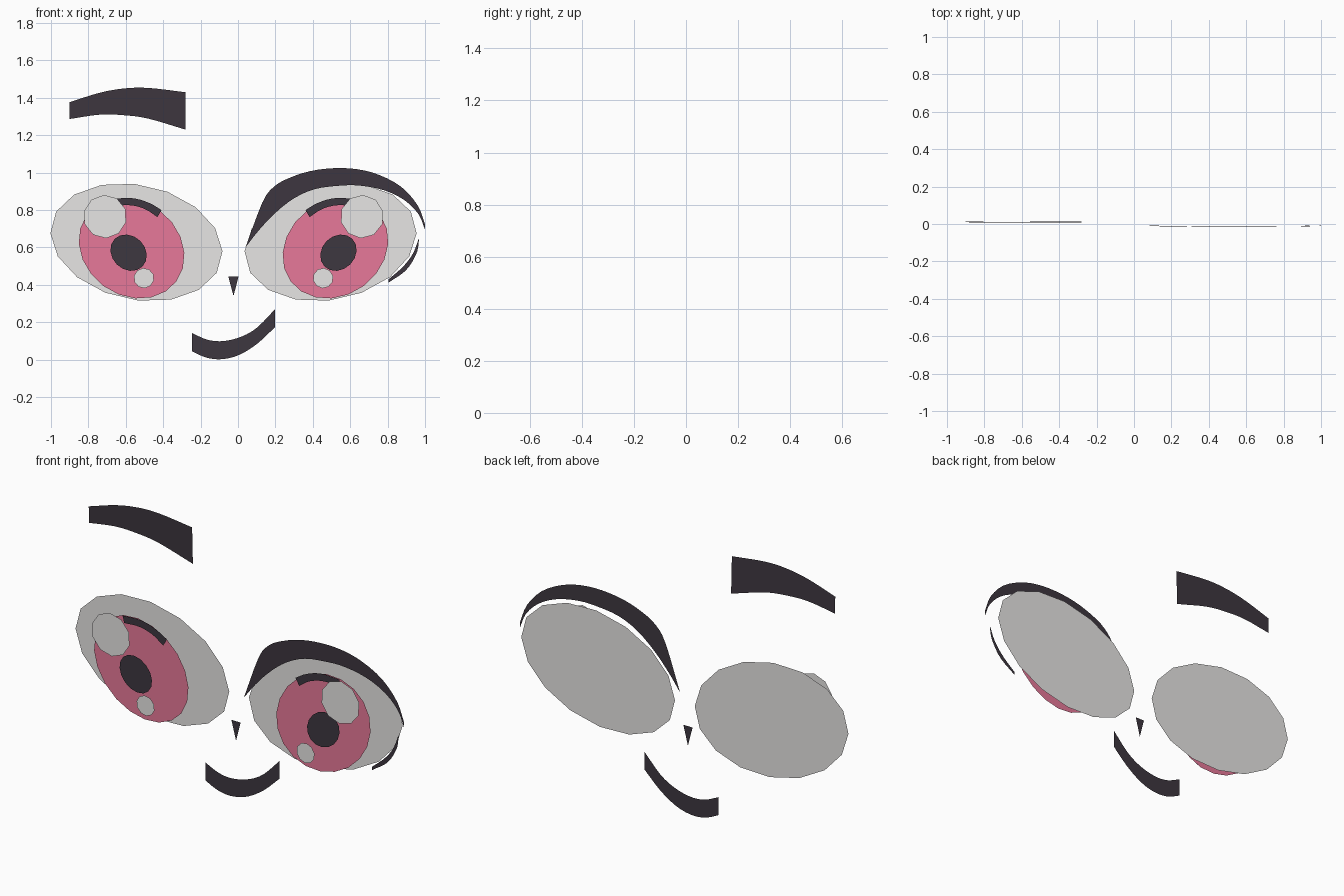
import bpy
import math

cube = bpy.data.objects.get("Cube")
if cube:
    bpy.data.objects.remove(cube, do_unlink=True)


def material(name, colour):
    m = bpy.data.materials.new(name)
    m.use_nodes = True
    m.diffuse_color = colour
    m.node_tree.nodes["Principled BSDF"].inputs["Base Color"].default_value = colour
    return m


WHITE = material("eye white", (0.8, 0.79, 0.78, 1))
PINK = material("iris pink", (0.8, 0.19, 0.32, 1))
DARK = material("dark ink", (0.048, 0.038, 0.051, 1))
MID = -0.024  # centre line of the face


def sheet(name, points, faces, depth, lean, mat):
    """Flat piece facing the front; depth may lean with height."""
    verts = [(x, depth + lean * z, z) for x, z in points]
    # wind every face so that it looks toward -y
    fixed = []
    for f in faces:
        area = sum(points[a][0] * points[b][1] - points[b][0] * points[a][1]
                   for a, b in zip(f, f[1:] + f[:1]))
        fixed.append(f if area > 0 else f[::-1])
    mesh = bpy.data.meshes.new(name)
    mesh.from_pydata(verts, [], fixed)
    mesh.materials.append(mat)
    obj = bpy.data.objects.new(name, mesh)
    bpy.context.collection.objects.link(obj)
    return obj


def disc(name, centre, u, v, sides, depth, mat, side):
    """Slanted ellipse spanned by the half axes u and v, mirrored by side."""
    pts = []
    for i in range(sides):
        c, s = math.cos(math.tau * i / sides), math.sin(math.tau * i / sides)
        x = centre[0] + u[0] * c + v[0] * s
        pts.append((MID + side * x, centre[1] + u[1] * c + v[1] * s))
    return sheet(name, pts, [list(range(sides))], depth, 0, mat)


def smooth_path(ctrl, steps):
    """Catmull-Rom curve through the control points."""
    first = tuple(2 * a - b for a, b in zip(ctrl[0], ctrl[1]))
    last = tuple(2 * a - b for a, b in zip(ctrl[-1], ctrl[-2]))
    p = [first, *ctrl, last]
    out = []
    for i in range(steps + 1):
        t = i / steps * (len(ctrl) - 1)
        k = min(int(t), len(ctrl) - 2)
        t -= k
        a, b, c, d = p[k:k + 4]
        out.append(tuple(
            b[j] + t / 2 * (c[j] - a[j]
                            + t * (2 * a[j] - 5 * b[j] + 4 * c[j] - d[j]
                                   + t * (3 * (b[j] - c[j]) + d[j] - a[j])))
            for j in range(2)))
    return out


def band(name, upper, lower, depth, lean=0, steps=16, side=1, shift=0):
    """Curved stroke between an upper and a lower edge."""
    pts = smooth_path(upper, steps) + smooth_path(lower, steps)
    pts = [(shift + side * x, z) for x, z in pts]
    n = steps + 1
    faces = [[i, i + 1, n + i + 1, n + i] for i in range(steps)]
    return sheet(name, pts, faces, depth, lean, DARK)


# Eyes, mirrored about the centre line
for label, side in (("left", 1), ("right", -1)):
    disc(label + "_eye_white", (0.519, 0.628), (0.46, 0.048), (0.011, 0.312),
         16, 0.044, WHITE, side)
    disc(label + "_iris", (0.545, 0.596), (0.282, 0.024), (0.02, 0.268),
         20, -0.014, PINK, side)
    disc(label + "_pupil", (0.561, 0.572), (0.097, 0.008), (0.008, 0.097),
         16, -0.038, DARK, side)
    disc(label + "_large_highlight", (0.687, 0.765), (0.112, 0.03), (-0.03, 0.112),
         10, -0.072, WHITE, side)
    disc(label + "_small_highlight", (0.479, 0.436), (0.053, 0.012), (-0.012, 0.053),
         10, -0.072, WHITE, side)
    band(label + "_iris_shade",
         [(0.385, 0.80), (0.45, 0.838), (0.54, 0.864), (0.65, 0.86)],
         [(0.407, 0.762), (0.47, 0.804), (0.55, 0.826), (0.64, 0.822)],
         -0.024, steps=8, side=side, shift=MID)

# Lashes around the left eye
band("upper_lash",
     [(0.04, 0.60), (0.13, 0.84), (0.19, 0.923), (0.27, 0.97), (0.385, 1.008),
      (0.515, 1.024), (0.64, 1.018), (0.757, 0.987), (0.874, 0.923),
      (0.96, 0.826), (1.0, 0.725)],
     [(0.04, 0.60), (0.11, 0.69), (0.20, 0.785), (0.30, 0.863), (0.41, 0.912),
      (0.54, 0.93), (0.65, 0.931), (0.78, 0.906), (0.89, 0.853),
      (0.965, 0.778), (0.999, 0.697)],
     0.005, -0.02, steps=30)
band("lower_lash",
     [(0.966, 0.645), (0.934, 0.565), (0.88, 0.495), (0.805, 0.43)],
     [(0.968, 0.645), (0.955, 0.57), (0.90, 0.48), (0.805, 0.412)],
     0.004, -0.02, steps=10)

# Eyebrow
band("right_eyebrow",
     [(-0.9, 1.377), (-0.74, 1.427), (-0.61, 1.45), (-0.48, 1.453), (-0.28, 1.43)],
     [(-0.9, 1.287), (-0.74, 1.31), (-0.61, 1.307), (-0.48, 1.289), (-0.28, 1.23)],
     0.055, -0.033)

# Nose and mouth
sheet("nose", [(-0.052, 0.446), (0.003, 0.446), (MID, 0.34)], [[0, 1, 2]],
      0.018, 0, DARK)
band("mouth",
     [(-0.245, 0.142), (-0.165, 0.107), (-0.085, 0.099), (0.01, 0.12),
      (0.1, 0.17), (0.198, 0.27)],
     [(-0.245, 0.045), (-0.175, 0.013), (-0.095, 0.002), (0.0, 0.023),
      (0.1, 0.083), (0.198, 0.174)],
     0.073)
